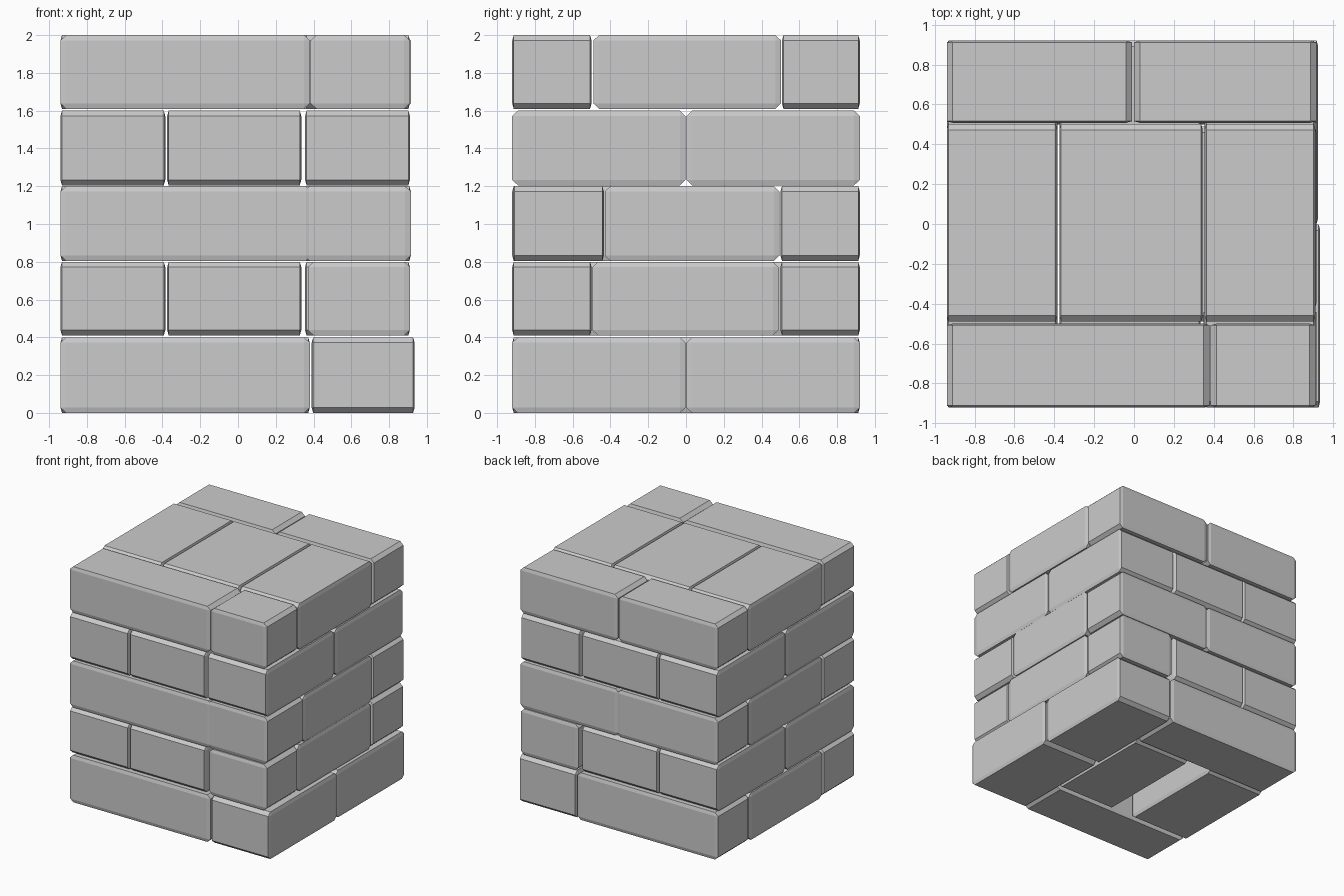
import bpy, bmesh
from mathutils import Vector

if "Cube" in bpy.data.objects:
    bpy.data.objects.remove(bpy.data.objects["Cube"])


def brick(name, axis, x0, x1, y0, y1, z0, z1):
    """Chamfered block; the chamfer is deeper along the long axis and in z."""
    lo, hi = Vector((x0, y0, z0)), Vector((x1, y1, z1))
    cut = (0.03, 0.008, 0.028) if axis == "x" else (0.008, 0.03, 0.028)
    bm = bmesh.new()
    bmesh.ops.create_cube(bm, size=1)
    bmesh.ops.bevel(bm, geom=bm.edges[:], offset=0.1, segments=1,
                    affect='EDGES', profile=0.5)
    centre, half = (lo + hi) / 2, (hi - lo) / 2
    for v in bm.verts:
        p = Vector()
        for i in range(3):
            reach = half[i] if abs(v.co[i]) > 0.47 else half[i] - cut[i]
            p[i] = reach if v.co[i] > 0 else -reach
        v.co = p
    bmesh.ops.recalc_face_normals(bm, faces=bm.faces[:])
    mesh = bpy.data.meshes.new(name)
    bm.to_mesh(mesh)
    bm.free()
    ob = bpy.data.objects.new(name, mesh)
    ob.location = centre
    bpy.context.collection.objects.link(ob)


L, R = -0.94, 0.91      # outer x limits
F, B = -0.92, 0.92      # outer y limits

# Each course: z range, then bricks as (long axis, x0, x1, y0, y1)
courses = [
    # bottom course, with an open slot in the middle row
    (0.0, 0.4, [
        ("x", L, 0.38, F, -0.5), ("x", L, 0.38, 0.5, B),
        ("y", 0.39, 0.935, F, -0.002), ("y", 0.39, 0.925, 0.002, B),
        ("y", L, -0.385, -0.49, 0.49), ("y", -0.16, 0.38, -0.49, 0.49)]),
    # second course: headers on the left, corner stretchers on the right
    (0.41, 0.8, [
        ("y", L, -0.385, F, -0.003), ("y", L, -0.385, 0.003, B),
        ("y", -0.375, 0.335, F, -0.003), ("y", -0.375, 0.335, 0.003, B),
        ("x", 0.37, R, F, -0.5), ("x", 0.37, R, 0.5, B),
        ("y", 0.355, R, -0.495, 0.49)]),
    # third course
    (0.805, 1.2, [
        ("x", L, 0.39, F, -0.5), ("x", 0.35, 0.915, F + 0.003, -0.435),
        ("x", L, 0.005, 0.5, B), ("x", -0.005, 0.915, 0.5, B),
        ("y", L, -0.385, -0.49, 0.495), ("y", -0.375, 0.345, -0.49, 0.495),
        ("y", 0.355, 0.915, -0.43, 0.495)]),
    # fourth course: all headers
    (1.205, 1.6, [("y", x0, x1, y0, y1)
                  for x0, x1 in ((L, -0.385), (-0.375, 0.335), (0.355, R))
                  for y0, y1 in ((F, -0.003), (0.003, B))]),
    # top course
    (1.61, 2.0, [
        ("x", L, 0.38, F, -0.5), ("x", 0.385, R, F, -0.5),
        ("x", L, -0.01, 0.508, B), ("x", 0.0, 0.915, 0.508, B),
        ("y", L, -0.385, -0.49, 0.503), ("y", -0.375, 0.345, -0.49, 0.503),
        ("y", 0.355, R, -0.49, 0.503)]),
]

for n, (z0, z1, bricks) in enumerate(courses, 1):
    for k, (axis, x0, x1, y0, y1) in enumerate(bricks, 1):
        brick(f"course_{n}_brick_{k}", axis, x0, x1, y0, y1, z0, z1)
